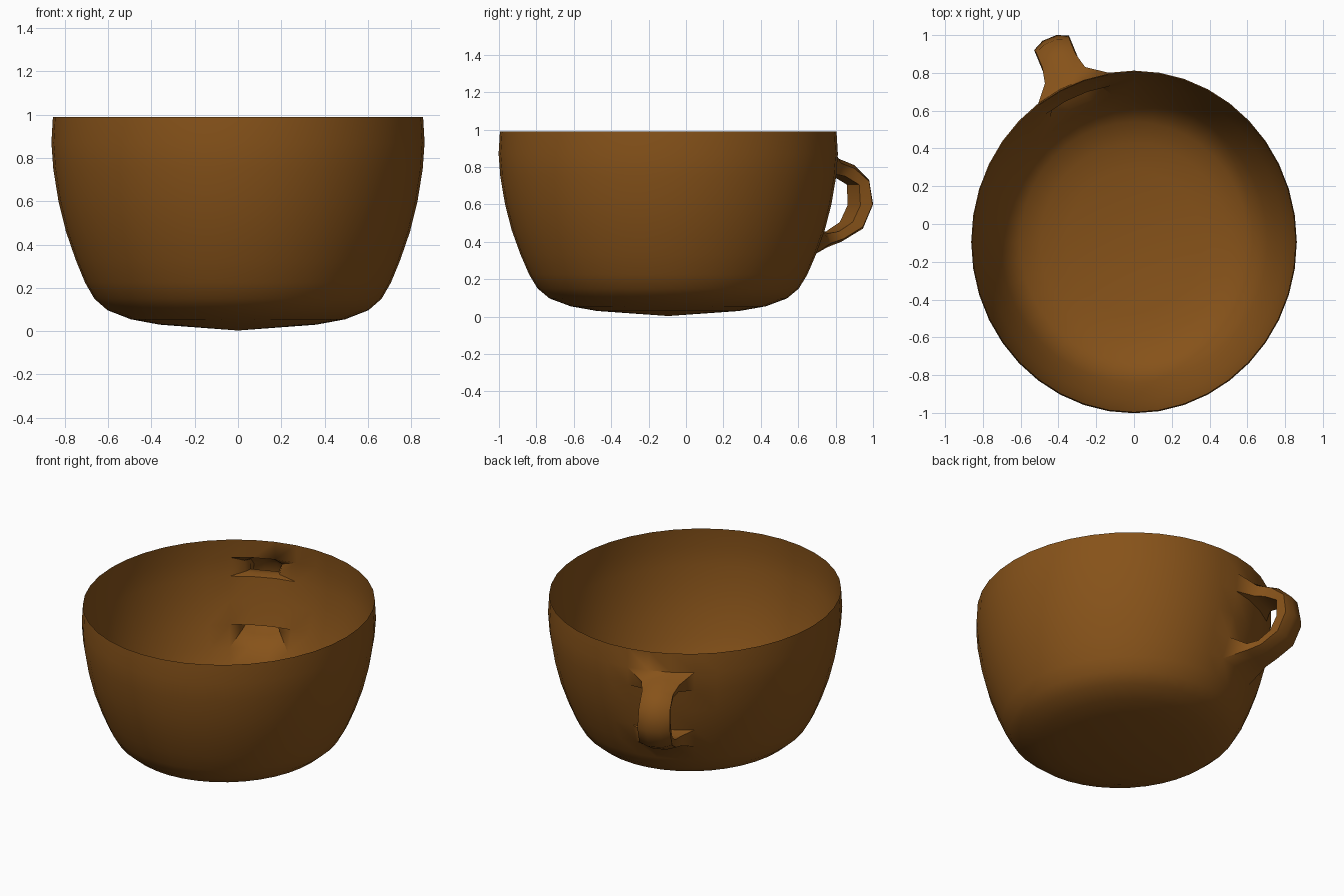
import bpy, bmesh
from math import sin, cos, radians
from mathutils import Vector

if "Cube" in bpy.data.objects:
    bpy.data.objects.remove(bpy.data.objects["Cube"])

SEG = 40
CY, RX, RY = -0.095, 0.862, 0.907

# Cup profile: (radius fraction, height), rim to base
profile = [(0.992, 0.99), (1.0, 0.87), (0.99, 0.75), (0.962, 0.60), (0.922, 0.46),
           (0.87, 0.33), (0.82, 0.225), (0.77, 0.15), (0.70, 0.097),
           (0.575, 0.055), (0.42, 0.03)]

bm = bmesh.new()

# Cup wall rings; column index i is measured from the back (+y) towards -x
rings = []
for f, z in profile:
    rings.append([bm.verts.new((-RX * f * sin(radians(360 / SEG * i)),
                                CY + RY * f * cos(radians(360 / SEG * i)), z))
                  for i in range(SEG)])

# Two openings (3 columns wide) where the hollow handle joins
openings = {(row, col) for row in (1, 4) for col in (1, 2, 3)}
for r in range(len(rings) - 1):
    for i in range(SEG):
        if (r, i) not in openings:
            j = (i + 1) % SEG
            bm.faces.new((rings[r][i], rings[r][j], rings[r + 1][j], rings[r + 1][i]))

# Rounded base
tip = bm.verts.new((0, CY, 0.003))
for i in range(SEG):
    bm.faces.new((rings[-1][i], rings[-1][(i + 1) % SEG], tip))


def section(outer, inner, w):
    """Eight-sided strap section: bulged outer side, flat inner side."""
    ang = radians(22.5)
    d, t = Vector((-sin(ang), cos(ang), 0)), Vector((cos(ang), sin(ang), 0))
    (ro, zo), (ri, zi) = outer, inner
    a, b = Vector((ro, zo)), Vector((ri, zi))
    edge = a.lerp(b, 0.3)
    pts = [(edge, -w), (a, -w * 0.4), (a, w * 0.4), (edge, w),
           (b, w * 0.9), (b, w * 0.3), (b, -w * 0.3), (b, -w * 0.9)]
    return [bm.verts.new(Vector((0, CY, p[1])) + d * p[0] + t * s) for p, s in pts]


# Handle: outer point, inner point, half width
path = [((0.965, 0.845), (0.93, 0.76), 0.115), ((1.06, 0.81), (0.99, 0.75), 0.095),
        ((1.147, 0.73), (1.07, 0.705), 0.095), ((1.169, 0.60), (1.075, 0.595), 0.1),
        ((1.11, 0.47), (1.03, 0.505), 0.1), ((0.985, 0.40), (0.95, 0.455), 0.1),
        ((0.90, 0.37), (0.88, 0.445), 0.115)]


def opening_loop(outer_row, inner_row):
    cols = (4, 3, 2, 1)
    return [rings[outer_row][c] for c in cols] + [rings[inner_row][c] for c in reversed(cols)]


loops = [opening_loop(1, 2)] + [section(*p) for p in path] + [opening_loop(5, 4)]
for a, b in zip(loops, loops[1:]):
    for i in range(8):
        j = (i + 1) % 8
        bm.faces.new((a[i], a[j], b[j], b[i]))

bmesh.ops.recalc_face_normals(bm, faces=bm.faces)
# Outside of the base must face down
bm.faces.ensure_lookup_table()
if tip.link_faces[0].normal.z > 0:
    bmesh.ops.reverse_faces(bm, faces=bm.faces)

mesh = bpy.data.meshes.new("cup_with_handle")
bm.to_mesh(mesh)
bm.free()
cup = bpy.data.objects.new("cup_with_handle", mesh)
bpy.context.collection.objects.link(cup)

# Brown glaze
mat = bpy.data.materials.new("brown_glaze")
mat.diffuse_color = (0.24, 0.085, 0.01, 1)
mat.use_nodes = True
mat.node_tree.nodes["Principled BSDF"].inputs["Base Color"].default_value = mat.diffuse_color
mesh.materials.append(mat)

bpy.context.view_layer.objects.active = cup
cup.select_set(True)
bpy.ops.object.shade_smooth_by_angle(angle=radians(50))
